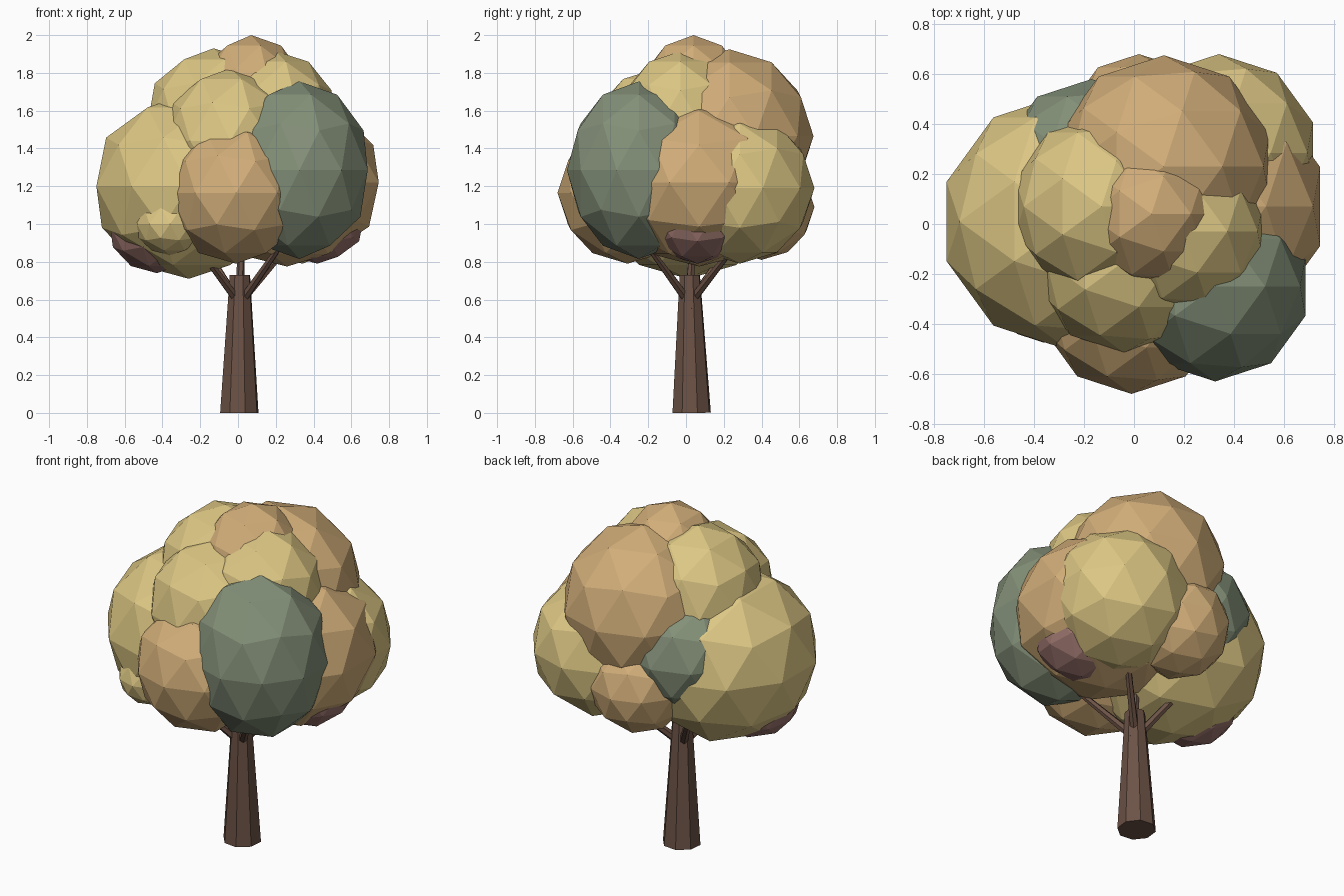
import bpy, math
from mathutils import Vector

if "Cube" in bpy.data.objects:
    bpy.data.objects.remove(bpy.data.objects["Cube"])

def material(name, rgb):
    m = bpy.data.materials.new(name)
    m.diffuse_color = (*rgb, 1)
    m.use_nodes = True
    m.node_tree.nodes["Principled BSDF"].inputs["Base Color"].default_value = m.diffuse_color
    return m

YELLOW = material("yellow_leaf", (0.72, 0.57, 0.23))
ORANGE = material("orange_leaf", (0.64, 0.42, 0.19))
GREEN = material("green_leaf", (0.23, 0.28, 0.19))
MAUVE = material("mauve_leaf", (0.32, 0.17, 0.15))
BARK = material("bark", (0.15, 0.085, 0.06))

def leaf_clump(name, centre, r, rz, mat):
    bpy.ops.mesh.primitive_ico_sphere_add(subdivisions=2, radius=1, location=centre)
    o = bpy.context.object
    o.name = name
    o.scale = (r, r, rz)
    o.data.materials.append(mat)

def limb(name, a, b, r1, r2, sides):
    a, b = Vector(a), Vector(b)
    d = b - a
    bpy.ops.mesh.primitive_cone_add(vertices=sides, radius1=r1, radius2=r2,
                                    depth=d.length, location=(a + b) / 2)
    o = bpy.context.object
    o.name = name
    o.rotation_euler = d.to_track_quat('Z', 'Y').to_euler()
    o.data.materials.append(BARK)

# Foliage clumps: name, centre, horizontal radius, vertical radius, colour
for clump in [
    ("left_clump", (-0.26, 0.01, 1.20), 0.515, 0.49, YELLOW),
    ("right_clump", (0.26, 0.07, 1.22), 0.51, 0.445, ORANGE),
    ("back_right_clump", (0.34, 0.285, 1.19), 0.395, 0.40, YELLOW),
    ("front_green_clump", (0.325, -0.25, 1.285), 0.38, 0.47, GREEN),
    ("front_clump", (-0.01, -0.31, 1.165), 0.37, 0.375, ORANGE),
    ("back_clump", (0.12, 0.23, 1.465), 0.445, 0.46, ORANGE),
    ("back_low_clump", (0.02, 0.40, 1.09), 0.28, 0.28, ORANGE),
    ("back_green_clump", (-0.17, 0.21, 1.28), 0.37, 0.36, GREEN),
    ("upper_left_clump", (-0.13, 0.07, 1.54), 0.365, 0.39, YELLOW),
    ("upper_front_clump", (-0.04, -0.15, 1.44), 0.365, 0.385, YELLOW),
    ("upper_right_clump", (0.20, -0.03, 1.54), 0.33, 0.375, YELLOW),
    ("crown_clump", (0.07, 0.04, 1.63), 0.30, 0.37, ORANGE),
    ("small_front_clump", (-0.36, -0.29, 1.00), 0.185, 0.165, YELLOW),
    ("mauve_left_clump", (-0.43, -0.03, 0.99), 0.26, 0.25, MAUVE),
    ("mauve_right_clump", (0.42, 0.06, 1.04), 0.26, 0.25, MAUVE),
]:
    leaf_clump(*clump)

# Trunk
limb("trunk", (0.007, 0.03, 0), (0.01, 0.02, 0.73), 0.106, 0.056, 8)

# Branches fanning up into the foliage, plus a short stub
for i, (a, b) in enumerate([
    ((0.04, 0.05, 0.62), (0.28, 0.27, 0.90)),
    ((0.04, -0.01, 0.62), (0.22, -0.20, 0.88)),
    ((-0.02, 0.05, 0.62), (-0.18, 0.22, 0.88)),
    ((-0.02, -0.01, 0.62), (-0.20, -0.18, 0.86)),
    ((0.01, 0.02, 0.65), (0.02, 0.04, 0.95)),
]):
    limb(f"branch_{i}", a, b, 0.024, 0.016, 6)
limb("stub", (0.03, 0.03, 0.55), (0.07, 0.04, 0.56), 0.02, 0.012, 6)
